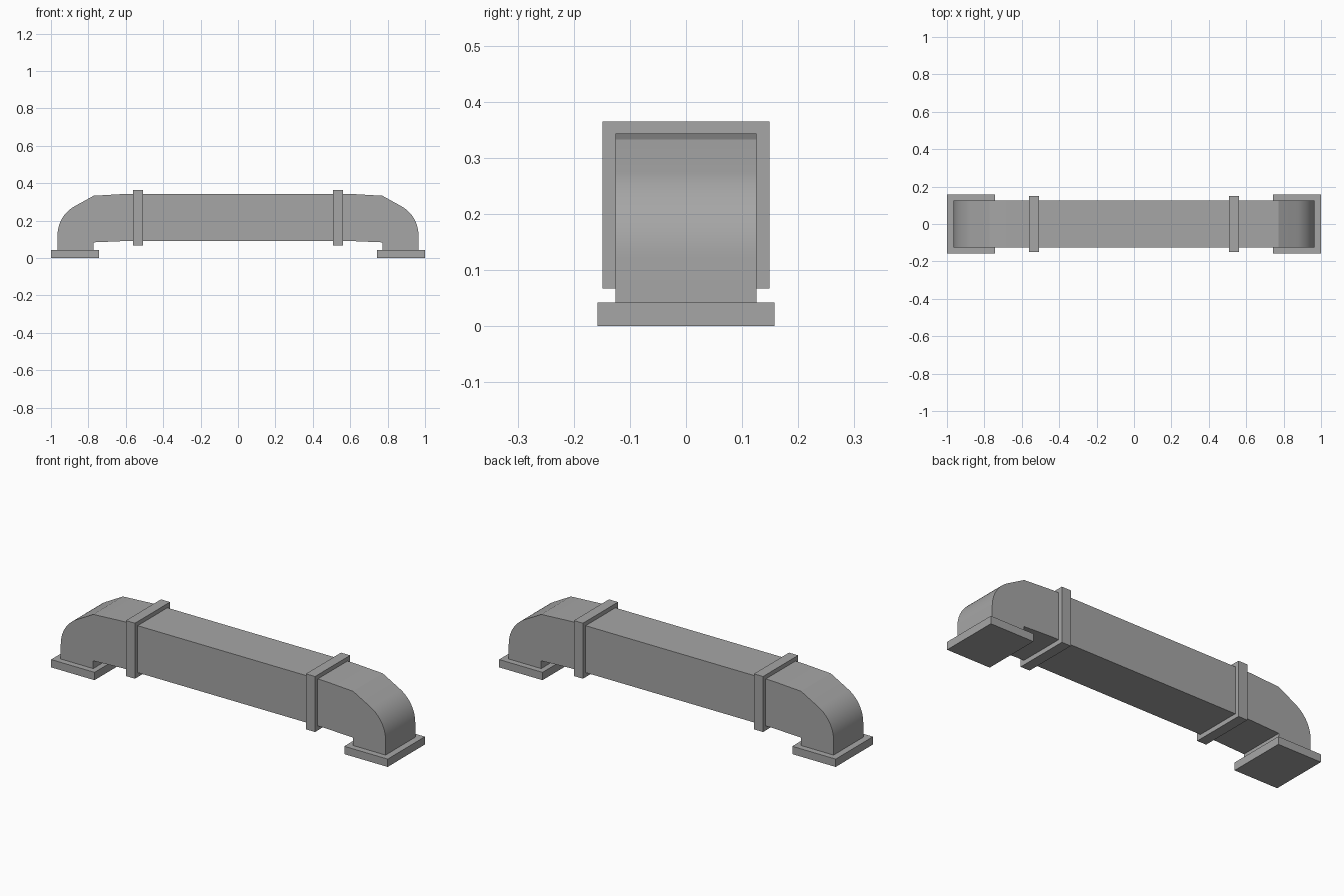
import bpy, bmesh
from math import radians, sin, cos

cube = bpy.data.objects.get("Cube")
if cube:
    bpy.data.objects.remove(cube, do_unlink=True)

grey = bpy.data.materials.new("duct grey")
grey.use_nodes = True
colour = (0.38, 0.38, 0.38, 1)
grey.diffuse_color = colour
grey.node_tree.nodes["Principled BSDF"].inputs["Base Color"].default_value = colour


def prism(name, outline, half_depth, smooth=False):
    """Extrude an x-z outline evenly along y."""
    bm = bmesh.new()
    face = bm.faces.new([bm.verts.new((x, -half_depth, z)) for x, z in outline])
    ext = bmesh.ops.extrude_face_region(bm, geom=[face])["geom"]
    new = [v for v in ext if isinstance(v, bmesh.types.BMVert)]
    bmesh.ops.translate(bm, verts=new, vec=(0, 2 * half_depth, 0))
    bmesh.ops.recalc_face_normals(bm, faces=bm.faces)
    mesh = bpy.data.meshes.new(name)
    bm.to_mesh(mesh)
    bm.free()
    mesh.materials.append(grey)
    obj = bpy.data.objects.new(name, mesh)
    bpy.context.collection.objects.link(obj)
    if smooth:
        bpy.ops.object.select_all(action='DESELECT')
        obj.select_set(True)
        bpy.context.view_layer.objects.active = obj
        bpy.ops.object.shade_smooth_by_angle(angle=radians(20))
    return obj


def block(name, x0, x1, z0, z1, half_depth):
    return prism(name, [(x0, z0), (x1, z0), (x1, z1), (x0, z1)], half_depth)


# Straight duct
block("straight_duct", -0.535, 0.535, 0.091, 0.343, 0.126)

# Outer bend of an elbow, from the foot up to the sloping shoulder
bend = [(0.788 + 0.177 * cos(radians(a)), 0.122 + 0.177 * sin(radians(a)))
        for a in range(0, 61, 6)]
elbow = [(0.535, 0.343), (0.535, 0.091), (0.60, 0.091), (0.772, 0.084),
         (0.772, 0.04), (0.965, 0.04)] + bend + [(0.772, 0.333), (0.60, 0.343)]

for side, s in (("left", 1), ("right", -1)):
    prism(side + "_elbow", [(s * x, z) for x, z in elbow], 0.126, smooth=True)
    block(side + "_collar", s * 0.508, s * 0.562, 0.067, 0.365, 0.149)
    block(side + "_foot_flange", s * 0.742, s * 1.0, 0, 0.042, 0.158)
